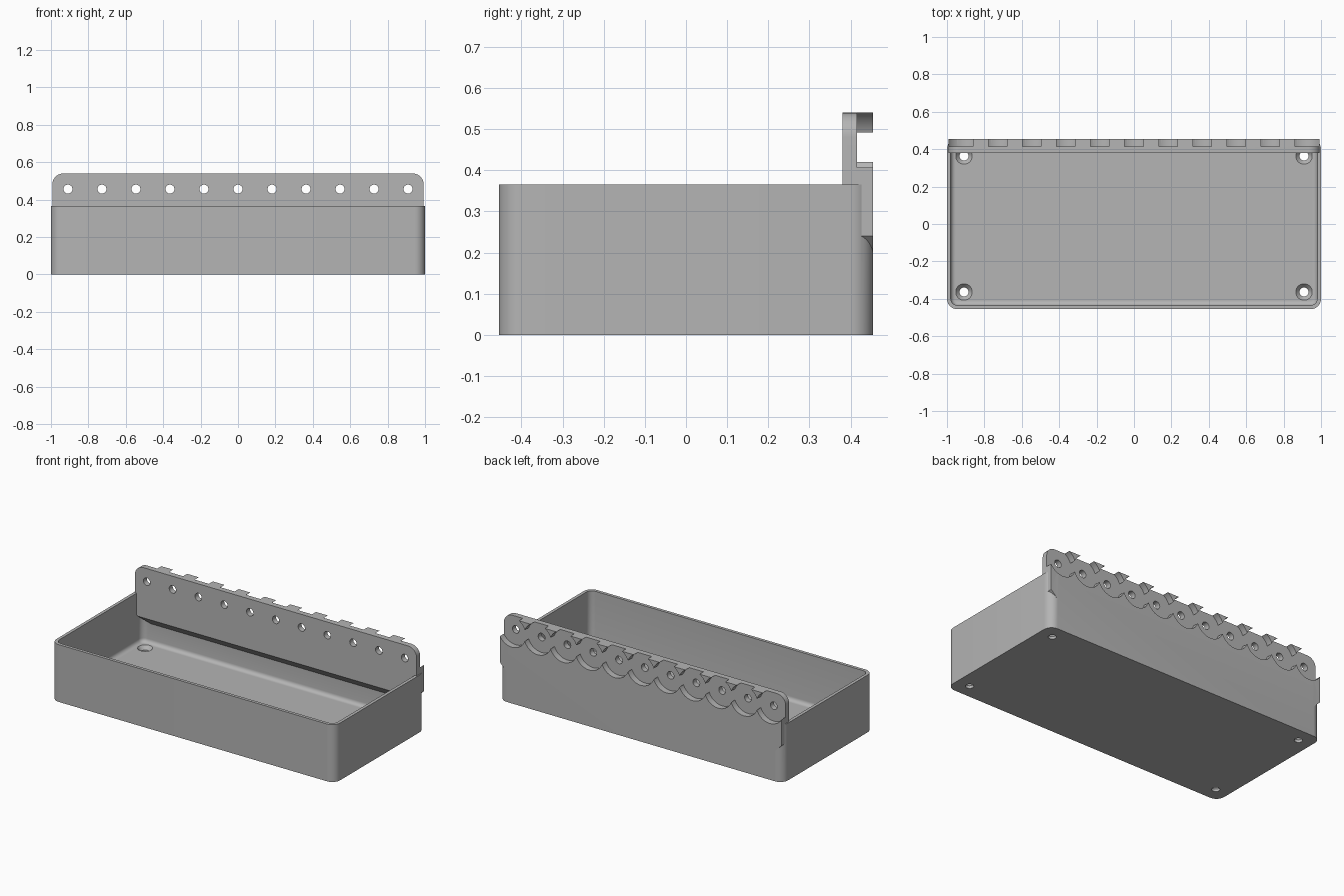
import bpy, bmesh, math
from mathutils import Matrix

cube = bpy.data.objects.get("Cube")
if cube:
    bpy.data.objects.remove(cube, do_unlink=True)

GREY = (0.46, 0.46, 0.46, 1)
mat = bpy.data.materials.new("warm_free_grey")
mat.name = "plain grey"
mat.use_nodes = True
mat.diffuse_color = GREY
mat.node_tree.nodes["Principled BSDF"].inputs["Base Color"].default_value = GREY


def finish(bm, name):
    bmesh.ops.recalc_face_normals(bm, faces=bm.faces[:])
    mesh = bpy.data.meshes.new(name)
    bm.to_mesh(mesh)
    bm.free()
    mesh.materials.append(mat)
    obj = bpy.data.objects.new(name, mesh)
    bpy.context.collection.objects.link(obj)
    return obj


def prism(name, outline, depth):
    """Close an outline of 3D points and extrude it along a vector."""
    bm = bmesh.new()
    face = bm.faces.new([bm.verts.new(p) for p in outline])
    new = bmesh.ops.extrude_face_region(bm, geom=[face])["geom"]
    bmesh.ops.translate(bm, vec=depth, verts=[v for v in new if isinstance(v, bmesh.types.BMVert)])
    return finish(bm, name)


def rounded_block(name, hx, hy, z0, z1, radius, fillet=0):
    """Block with rounded upright corners and an optional rounded lower rim."""
    bm = bmesh.new()
    bmesh.ops.create_cube(bm, size=2)
    for v in bm.verts:
        v.co = (v.co.x * hx, v.co.y * hy, z1 if v.co.z > 0 else z0)
    upright = [e for e in bm.edges if abs(e.verts[0].co.z - e.verts[1].co.z) > 0.01]
    bmesh.ops.bevel(bm, geom=upright, offset=radius, segments=10, profile=0.5, affect='EDGES')
    if fillet:
        low = [e for e in bm.edges if all(abs(v.co.z - z0) < 0.001 for v in e.verts)]
        bmesh.ops.bevel(bm, geom=low, offset=fillet, segments=6, profile=0.5, affect='EDGES')
    return finish(bm, name)


def cylinder(name, r0, r1, depth, place, segments=40):
    bm = bmesh.new()
    bmesh.ops.create_cone(bm, cap_ends=True, segments=segments, radius1=r0, radius2=r1,
                          depth=depth, matrix=place)
    return finish(bm, name)


def combine(target, tool, operation='DIFFERENCE'):
    mod = target.modifiers.new("combine", 'BOOLEAN')
    mod.operation, mod.solver, mod.object = operation, 'EXACT', tool
    bpy.context.view_layer.objects.active = target
    bpy.ops.object.modifier_apply(modifier=mod.name)
    bpy.data.objects.remove(tool, do_unlink=True)


# Dimensions
HY, WALL, FLOOR, RIM = 0.455, 0.02, 0.04, 0.365
PITCH, HOLE_Z, HOLE_R = 2 / 11, 0.456, 0.024
PW, PTOP, PFRONT, PSTEP = 0.993, 0.54, 0.38, 0.415

# Open tray with a filleted floor
tray = rounded_block("tray", 1, HY, 0, RIM, 0.055)
combine(tray, rounded_block("cavity", 1 - WALL, HY - WALL, FLOOR, 0.6, 0.037, 0.025))

# Hinge plate: rounded top corners, sloping lower ends
r = 0.06
half = [(PW - 0.075, 0.165), (PW, 0.24)]
half += [(PW - r + r * math.cos(a), PTOP - r + r * math.sin(a))
         for a in (math.pi / 2 * i / 10 for i in range(11))]
outline = half + [(-x, z) for x, z in reversed(half)]
plate = prism("plate", [(x, PFRONT, z) for x, z in outline], (0, HY - PFRONT, 0))

# Sloping support under the plate, inside the tray
inner = HY - WALL
combine(plate, prism("slope", [(-1.1, PFRONT - 0.02, 0.24), (-1.1, inner + 0.005, 0.16),
                               (-1.1, inner + 0.005, 0.1), (-1.1, PFRONT - 0.02, 0.1)],
                     (2.2, 0, 0)))
combine(tray, plate, 'UNION')

# Row of overlapping round pockets and through holes
turn = Matrix.Rotation(math.pi / 2, 4, 'X')
for i in range(-5, 6):
    x = i * PITCH
    pocket = Matrix.Translation((x, PSTEP + 0.1, HOLE_Z)) @ turn
    combine(tray, cylinder("pocket", 0.0976, 0.0976, 0.2, pocket, 64))
for i in range(-5, 6):
    through = Matrix.Translation((i * PITCH, PFRONT, HOLE_Z)) @ turn
    combine(tray, cylinder("pin_hole", HOLE_R, HOLE_R, 0.3, through, 32))

# Countersunk floor holes in the four corners
for sx in (-1, 1):
    for sy in (-1, 1):
        x, y = sx * 5 * PITCH, sy * 2 * PITCH
        combine(tray, cylinder("drill", HOLE_R, HOLE_R, 0.1, Matrix.Translation((x, y, 0))))
        combine(tray, cylinder("countersink", HOLE_R - 0.005, 0.05, 0.036,
                               Matrix.Translation((x, y, FLOOR - 0.011))))

# Smooth curved faces, keep hard edges
bpy.ops.object.select_all(action='DESELECT')
tray.select_set(True)
bpy.context.view_layer.objects.active = tray
bpy.ops.object.shade_smooth_by_angle(angle=math.radians(30))
tray.name = "tray_with_hinge_plate"
